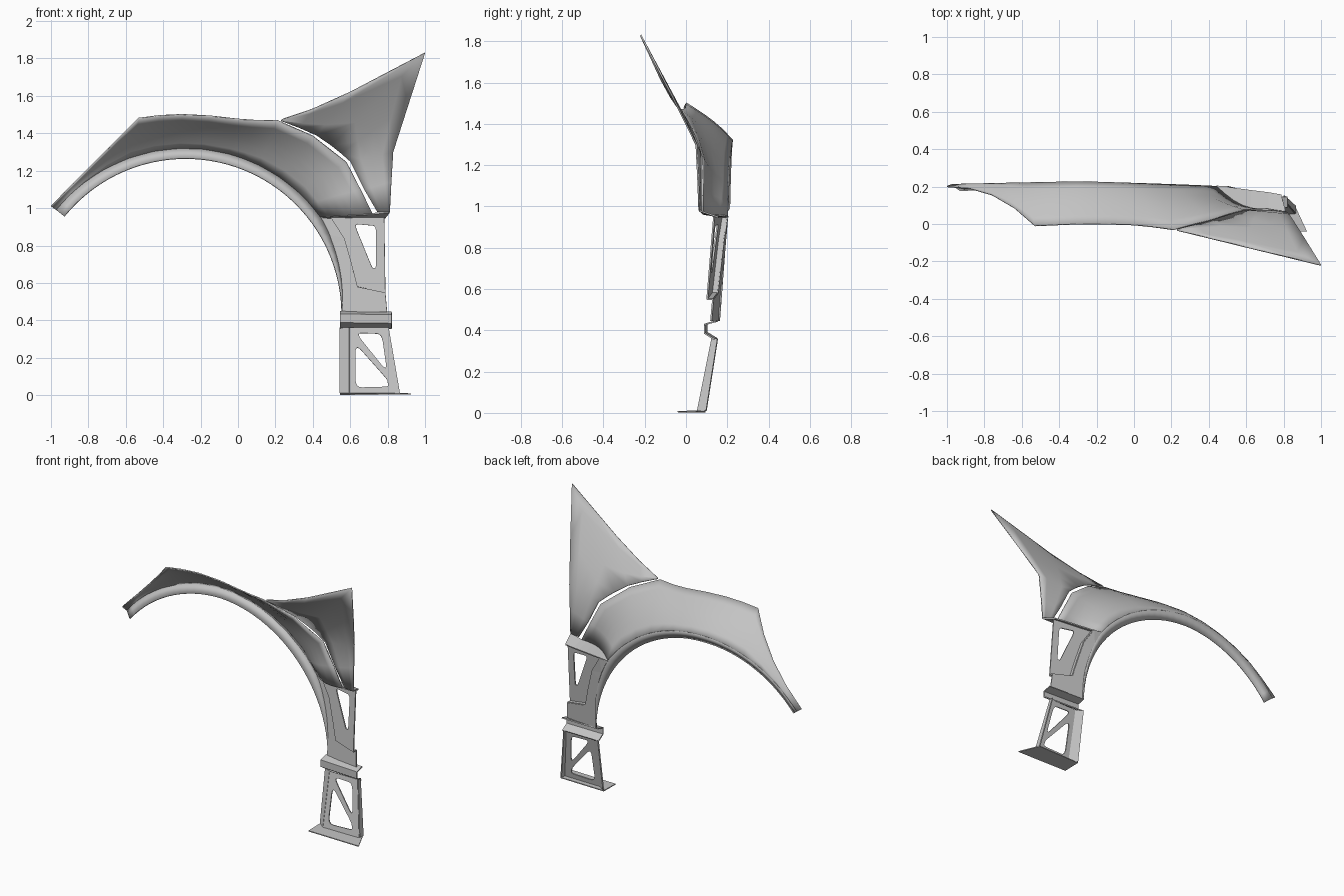
import bpy, bmesh, math
from mathutils import Vector

cube = bpy.data.objects.get("Cube")
if cube:
    bpy.data.objects.remove(cube, do_unlink=True)

grey = bpy.data.materials.new("panel grey")
grey.use_nodes = True
GREY = (0.55, 0.55, 0.55, 1)
grey.diffuse_color = GREY
for node in grey.node_tree.nodes:
    if node.type == "BSDF_PRINCIPLED":
        node.inputs["Base Color"].default_value = GREY


def finish(name, bm, thick=0.008, smooth=False):
    """Turn a sheet into a thin metal panel."""
    bmesh.ops.remove_doubles(bm, verts=bm.verts, dist=0.0005)
    bmesh.ops.recalc_face_normals(bm, faces=bm.faces)
    mesh = bpy.data.meshes.new(name)
    bm.to_mesh(mesh)
    bm.free()
    mesh.materials.append(grey)
    ob = bpy.data.objects.new(name, mesh)
    bpy.context.collection.objects.link(ob)
    mod = ob.modifiers.new("thickness", "SOLIDIFY")
    mod.thickness = thick
    mod.offset = 0
    if smooth:
        bpy.ops.object.select_all(action="DESELECT")
        ob.select_set(True)
        bpy.context.view_layer.objects.active = ob
        bpy.ops.object.shade_smooth_by_angle(angle=math.radians(30))
    return ob


def loft(name, rows, **kw):
    """Quad sheet through equally long rows of points."""
    bm = bmesh.new()
    grid = [[bm.verts.new(p) for p in row] for row in rows]
    for a, b in zip(grid, grid[1:]):
        for i in range(len(a) - 1):
            bm.faces.new((a[i], a[i + 1], b[i + 1], b[i]))
    return finish(name, bm, **kw)


def rounded(points, amount=0.2, steps=4):
    """Round each corner of a polygon."""
    out = []
    n = len(points)
    for i in range(n):
        p = Vector(points[i])
        a = p.lerp(Vector(points[i - 1]), amount)
        b = p.lerp(Vector(points[(i + 1) % n]), amount)
        for k in range(steps + 1):
            t = k / steps
            out.append(a.lerp(p, t).lerp(p.lerp(b, t), t))
    return out


def plate(name, outline, holes, depth):
    """Sheet in x-z with holes; depth(x, z) gives y."""
    bm = bmesh.new()
    edges = []
    for loop in [outline] + holes:
        vs = [bm.verts.new((p[0], 0, p[1])) for p in loop]
        edges += [bm.edges.new((vs[i - 1], vs[i])) for i in range(len(vs))]
    bmesh.ops.triangle_fill(bm, use_beauty=True, edges=edges, normal=(0, -1, 0))
    for v in bm.verts:
        v.co.y = depth(v.co.x, v.co.z)
    return finish(name, bm)


def table(t, keys):
    for (a, u), (b, v) in zip(keys, keys[1:]):
        if t <= b:
            return u + (v - u) * (t - a) / (b - a)
    return keys[-1][1]


# Wheel arch
CX, CZ, R_IN, LIP = -0.28, 0.43, 0.835, 0.055


def arch(t, lip=True):
    r = R_IN + (LIP * min(1, t / 36) if lip else 0)
    y = table(t, [(0, 0.16), (36, 0.2), (90, 0.225), (141, 0.21)])
    if not lip:
        y -= 0.03 * min(1, t / 36)
    a = math.radians(t)
    return Vector((CX + r * math.cos(a), y, CZ + r * math.sin(a)))


angles = [1 + 3.5 * i for i in range(41)]
loft("arch_lip", [[arch(t), arch(t, False)] for t in angles], smooth=True)

# Fender skin from its upper edge and seam down to the arch
upper = [(-1, .2, 1.01, 141), (-.88, .19, 1.13, 135), (-.76, .155, 1.25, 128),
         (-.64, .085, 1.37, 119), (-.53, -.01, 1.48, 110), (-.42, -.005, 1.494, 101),
         (-.3, 0, 1.5, 92), (-.15, 0, 1.492, 84), (0, -.005, 1.475, 75),
         (.1, -.015, 1.468, 70), (.21, -.03, 1.468, 64), (.4, .02, 1.385, 56),
         (.58, .075, 1.245, 48), (.655, .08, 1.1, 42), (.72, .08, .97, 36)]
columns = []
for x, y, z, t in upper:
    bulge = table(x, [(-1, 0), (-.53, .02), (.2, .02), (.58, -.015), (.73, -.045)])
    column = []
    for k in range(7):
        s = k / 6
        p = Vector((x, y, z)).lerp(arch(t), s)
        p.y += bulge * math.sin(math.pi * s)
        column.append(p)
    columns.append(column)
loft("fender_skin", columns, smooth=True)

# Upswept wing panel, separated from the fender by a narrow seam
seam = [(.23, -.03, 1.468), (.33, -.005, 1.43), (.42, .02, 1.39), (.5, .045, 1.335),
        (.55, .06, 1.295), (.6, .072, 1.25), (.675, .072, 1.1), (.745, .072, .98)]
outer = [(.235, -.034, 1.474), (.4, -.074, 1.53), (.6, -.123, 1.62), (1, -.22, 1.83),
         (.91, -.075, 1.55), (.83, .05, 1.3), (.82, .058, 1.14), (.812, .064, .98)]
loft("wing_panel", [[Vector(a).lerp(Vector(b), k / 4) for k in range(5)]
                    for a, b in zip(seam, outer)], smooth=True)

# Shelf under the fender and wing
lower_edge = list(reversed(columns[-1])) + [Vector(outer[-1])]
loft("shelf", [lower_edge,
               [Vector((min(p.x, .787), .205 - .13 * (p.x - .44), .948)) for p in lower_edge]])


# Upper pillar with a recessed window panel
def pillar_y(x, z):
    return .16 + .08 * (z - .45) - .13 * max(0, x - .5)


def recess_y(x, z):
    return pillar_y(x, z) - .028


recess = [(.5, .95), (.57, .84), (.61, .7), (.64, .58), (.788, .55)]
inner = [(arch(t).x, arch(t).z) for t in range(1, 36, 4)]
plate("upper_pillar", inner + [(.44, .95)] + recess + [(.797, .445), (.556, .445)][:1], [], pillar_y)
plate("window_panel", recess + [(.782, .95)],
      [rounded([(.622, .915), (.738, .905), (.738, .68), (.718, .68)], .15)], recess_y)
loft("window_panel_wall", [[(x, f(x, z), z) for x, z in recess] for f in (pillar_y, recess_y)])

# Stepped joint between the pillars
step = [(.155, .447), (.1, .432), (.1, .39), (.148, .36)]
loft("pillar_joint", [[(x, y - .02 * k, z - .008 * k) for y, z in step]
                      for x, k in ((.546, 0), (.822, .5))])


# Lower pillar with braced opening and side flanges
def lower_y(x, z):
    return .055 + .2 * z


plate("lower_pillar", [(.595, .01), (.595, .36), (.802, .36), (.862, .01)],
      [rounded([(.63, .332), (.768, .328), (.797, .125)]),
       rounded([(.628, .275), (.628, .04), (.805, .045), (.797, .085)])], lower_y)
for name, top, bottom, spread in (("inner_flange", .595, .595, -.05),
                                  ("outer_flange", .802, .862, 0)):
    loft(name, [[(bottom, lower_y(0, .01), .01), (top, lower_y(0, .36), .36)],
                [(bottom + spread, lower_y(0, .01) + .04, .01),
                 (top + spread, lower_y(0, .36) + .025, .36)]])

# Foot plate
loft("foot_plate", [[(.545, .095, .006), (.862, .095, .01)],
                    [(.545, -.03, .004), (.925, -.04, .006)]], thick=0.006)
